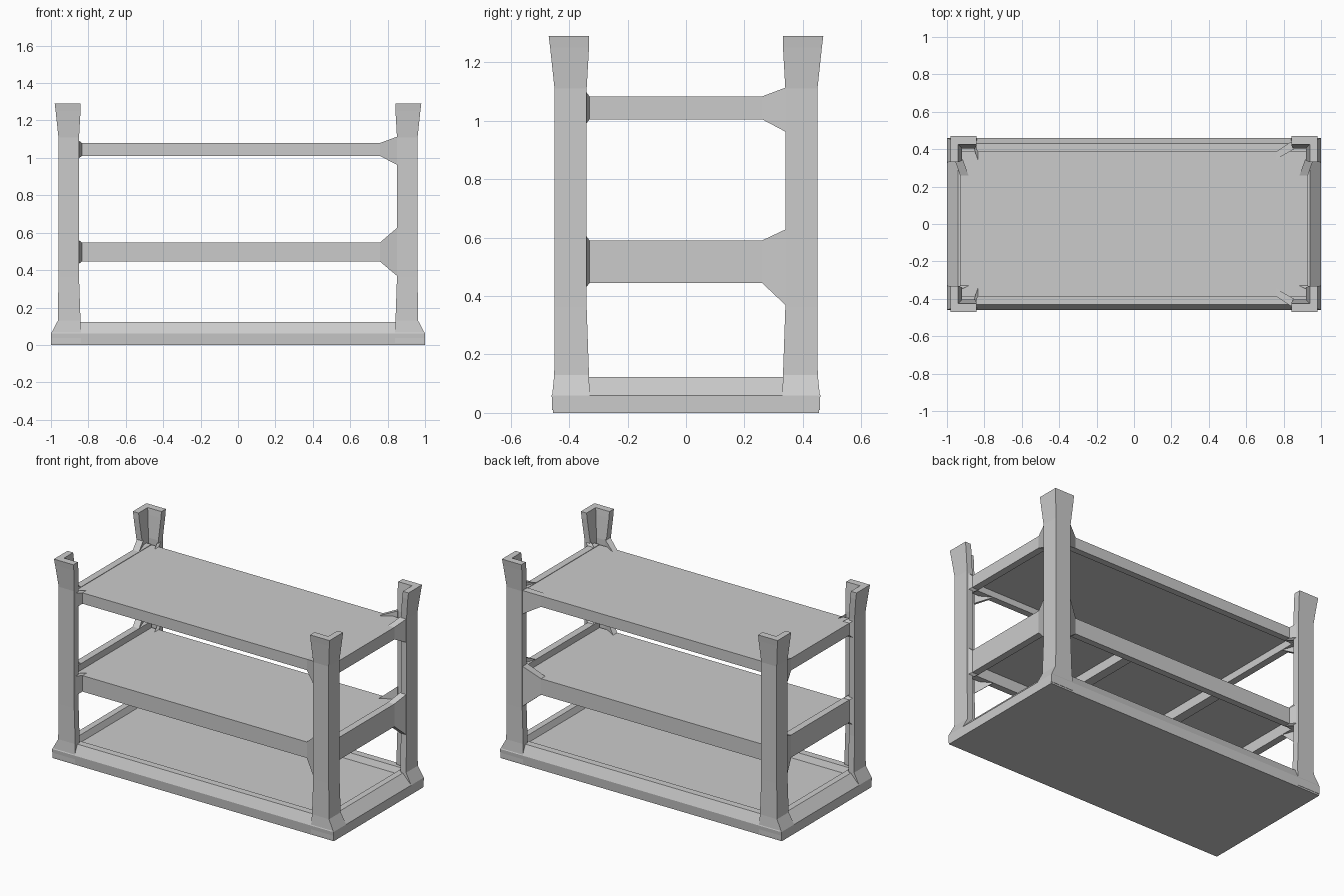
import bpy, bmesh

if "Cube" in bpy.data.objects:
    bpy.data.objects.remove(bpy.data.objects["Cube"])


def loft(name, rings):
    """Skin a stack of equal-length point rings and cap both ends."""
    bm = bmesh.new()
    vs = [[bm.verts.new(p) for p in r] for r in rings]
    n = len(rings[0])
    for a, b in zip(vs, vs[1:]):
        for i in range(n):
            j = (i + 1) % n
            bm.faces.new((a[i], a[j], b[j], b[i]))
    bm.faces.new(vs[0][::-1])
    bm.faces.new(vs[-1])
    bmesh.ops.recalc_face_normals(bm, faces=bm.faces)
    me = bpy.data.meshes.new(name)
    bm.to_mesh(me)
    bm.free()
    ob = bpy.data.objects.new(name, me)
    bpy.context.collection.objects.link(ob)
    return ob


def rect(hx, hy, z):
    return [(-hx, -hy, z), (hx, -hy, z), (hx, hy, z), (-hx, hy, z)]


def box(name, x0, x1, y0, y1, z0, z1):
    return loft(name, [[(x0, y0, z), (x1, y0, z), (x1, y1, z), (x0, y1, z)]
                       for z in (z0, z1)])


# Base tray: bevelled skirt, flat rim, sunken floor
loft("base_tray", [rect(1.0, 0.455, 0), rect(1.0, 0.46, 0.06),
                   rect(0.94, 0.43, 0.122), rect(0.90, 0.385, 0.122),
                   rect(0.885, 0.37, 0.085)])


# Corner posts: L-shaped section with a flared foot and head
def angle_ring(sx, sy, z, ox, oy, inner):
    x1, y1 = 0.96 + ox, 0.45 + oy
    x0, y0 = 0.85 - inner, 0.34 - inner
    xi, yi = x1 - 0.04, y1 - 0.045
    return [(sx * x, sy * y, z) for x, y in
            ((x1, y1), (x0, y1), (x0, yi), (xi, yi), (xi, y0), (x1, y0))]


POST = [(0.01, 0.04, 0.008, 0.01), (0.06, 0.04, 0.008, 0.01),
        (0.13, 0.003, 0.001, 0.008), (0.36, 0, 0, 0), (1.11, 0, 0, 0),
        (1.25, 0.015, 0.015, 0.008), (1.29, 0.02, 0.02, 0.008)]
for sx in (-1, 1):
    for sy in (-1, 1):
        side = ("front" if sy < 0 else "back") + ("_left" if sx < 0 else "_right")
        loft("post_" + side, [angle_ring(sx, sy, *p) for p in POST])

# Shelves: flat deck, edge rails beneath, and gussets into the posts
# name, front rail z, side rail z, deck underside, gusset z at post
SHELVES = [("middle", (0.445, 0.548), (0.445, 0.59), 0.515, (0.365, 0.63)),
           ("upper", (1.01, 1.08), (1.005, 1.083), 1.05, (0.96, 1.115))]
for name, fz, sz, under, gz in SHELVES:
    box(name + "_deck", -0.92, 0.92, -0.38, 0.38, under, fz[1])
    for s in (-1, 1):
        box(name + "_long_rail", -0.92, 0.92, *sorted((s * 0.345, s * 0.387)), *fz)
        box(name + "_side_rail", *sorted((s * 0.885, s * 0.93)), -0.385, 0.385, *sz)

    # Long gussets on the right and back, stubby ones on the left and front
    for end, xa in ((1, 0.76), (-1, 0.835)):
        small = [(fz[0] - 0.015), (fz[1] + 0.015)]
        za = gz if end > 0 else small
        for s in (-1, 1):
            loft(name + "_long_gusset", [
                [(end * x, s * y, z) for y, z in
                 ((ya, z0), (yb, z0), (yb, z1), (ya, z1))]
                for x, ya, yb, z0, z1 in ((xa, 0.345, 0.387, *fz),
                                          (0.855, 0.40, 0.449, *za))])
    for end, ya in ((1, 0.26), (-1, 0.33)):
        small = [(sz[0] - 0.02), (sz[1] + 0.02)]
        za = gz if end > 0 else small
        for s in (-1, 1):
            loft(name + "_side_gusset", [
                [(s * x, end * y, z) for x, z in
                 ((x0, z0), (x1, z0), (x1, z1), (x0, z1))]
                for y, x0, x1, z0, z1 in ((ya, 0.885, 0.93, *sz),
                                          (0.345, 0.915, 0.959, *za))])

# Cross ribs under the middle deck
for x in (-0.33, 0.33):
    box("middle_cross_rib", x - 0.03, x + 0.03, -0.36, 0.36, 0.455, 0.52)
